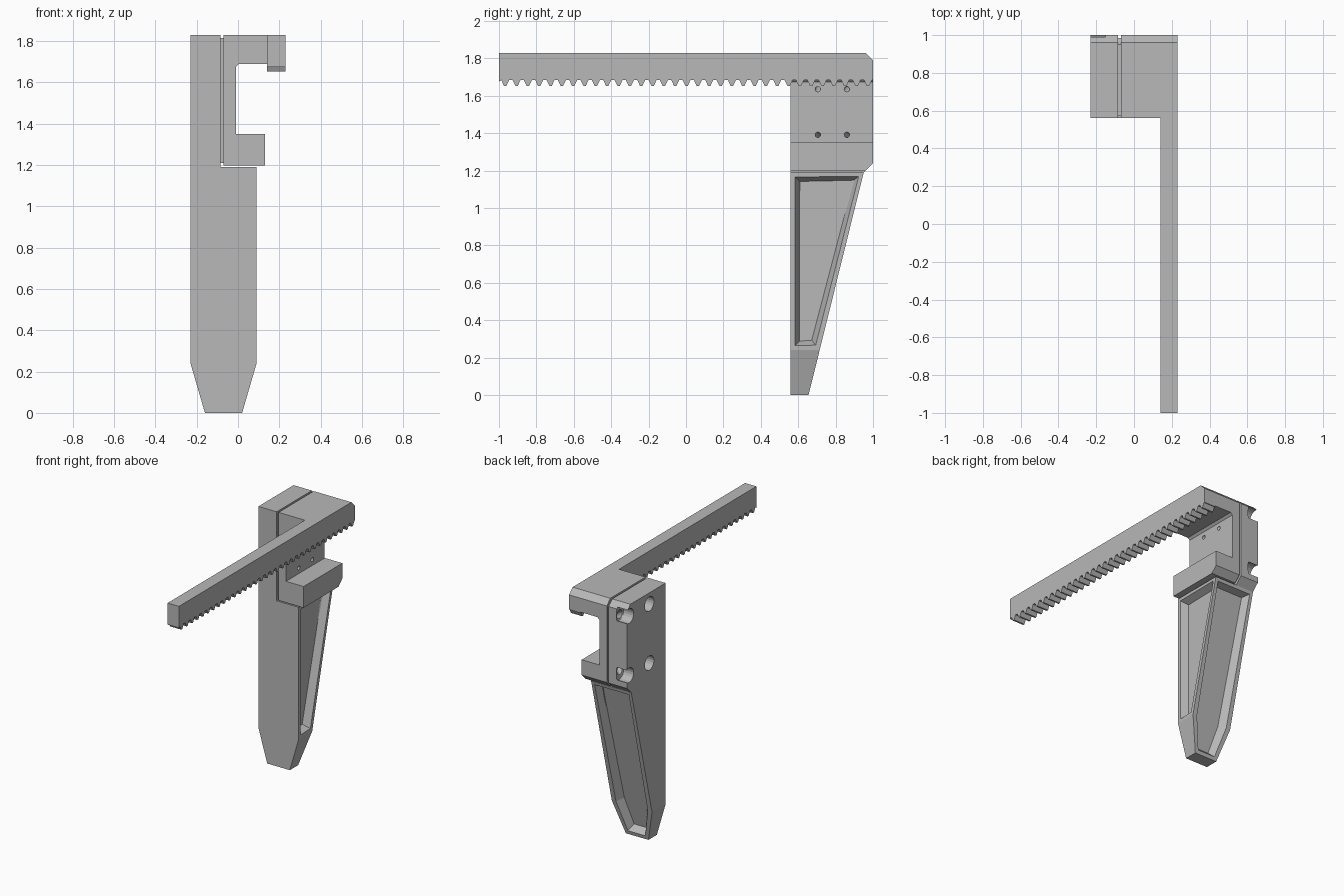
import bpy, bmesh, math
from mathutils import Vector

cube = bpy.data.objects.get("Cube")
if cube:
    bpy.data.objects.remove(cube, do_unlink=True)

grey = bpy.data.materials.new("plain grey")
grey.use_nodes = True
grey.diffuse_color = (0.48, 0.48, 0.48, 1)
bsdf = next(n for n in grey.node_tree.nodes if n.type == "BSDF_PRINCIPLED")
bsdf.inputs["Base Color"].default_value = grey.diffuse_color


def finish(name, bm):
    bmesh.ops.recalc_face_normals(bm, faces=bm.faces[:])
    mesh = bpy.data.meshes.new(name)
    bm.to_mesh(mesh)
    bm.free()
    mesh.materials.append(grey)
    obj = bpy.data.objects.new(name, mesh)
    bpy.context.collection.objects.link(obj)
    return obj


def loft(bm, rings):
    """Skin a list of equal point rings and cap both ends."""
    rows = [[bm.verts.new(p) for p in ring] for ring in rings]
    n = len(rows[0])
    for a, b in zip(rows, rows[1:]):
        for i in range(n):
            j = (i + 1) % n
            bm.faces.new((a[i], a[j], b[j], b[i]))
    bm.faces.new(rows[0][::-1])
    bm.faces.new(rows[-1])


def side_prism(name, outline, x0, x1):
    """Extrude a (y, z) outline along x."""
    bm = bmesh.new()
    loft(bm, [[(x, y, z) for y, z in outline] for x in (x0, x1)])
    return finish(name, bm)


FRONT, BACK, TOP, SPLIT = 0.56, 1.0, 1.83, 1.19

# Tapered blade with a sloping back and two recessed panels
bm = bmesh.new()
outline = [(-0.16, 0), (0.02, 0), (0.09, 0.24), (0.09, SPLIT),
           (-0.23, SPLIT), (-0.23, 0.24)]
loft(bm, [[(x, FRONT, z) for x, z in outline],
          [(x, 0.655 + 0.248 * z, z) for x, z in outline]])
bmesh.ops.recalc_face_normals(bm, faces=bm.faces[:])
bm.normal_update()
panels = [f for f in bm.faces if f.normal.x > 0.99 or f.normal.y > 0.9]
bmesh.ops.inset_individual(bm, faces=panels, thickness=0.034)
bmesh.ops.inset_individual(bm, faces=panels, thickness=0.034, depth=-0.05)
finish("blade", bm)

# Mounting block above the blade
block = side_prism("mounting_block", [
    (FRONT, SPLIT), (0.95, SPLIT), (BACK, 1.24), (BACK, 1.79),
    (0.96, TOP), (FRONT, TOP)], -0.23, -0.085)

# Recessed joint that leaves a thin groove
joint = side_prism("groove_joint", [
    (0.575, 1.21), (0.94, 1.21), (0.985, 1.25), (0.985, 1.78),
    (0.95, 1.815), (0.575, 1.815)], -0.095, -0.06)

# C-shaped bracket with an upper and a lower arm
bm = bmesh.new()
outline = [(-0.07, 1.197), (0.13, 1.197), (0.13, 1.35), (-0.01, 1.35),
           (-0.01, 1.675), (0.005, 1.69), (0.145, 1.69), (0.145, TOP),
           (-0.07, TOP)]
loft(bm, [[(x, y, z) for x, z in outline] for y in (FRONT, BACK)])
for point, normal in [((0, BACK, 1.79), (0, 1, 1)), ((0, BACK, 1.24), (0, 1, -1))]:
    cut = bmesh.ops.bisect_plane(
        bm, geom=bm.verts[:] + bm.edges[:] + bm.faces[:],
        plane_co=Vector(point), plane_no=Vector(normal), clear_outer=True)
    edges = [e for e in cut["geom_cut"] if isinstance(e, bmesh.types.BMEdge)]
    bmesh.ops.holes_fill(bm, edges=edges, sides=0)
bracket = finish("bracket", bm)

# Long toothed rack
teeth, root, tip = 33, 1.684, 1.652
pitch = 2 / teeth
outline = []
for i in range(teeth):
    y = -1 + i * pitch
    outline += [(y, root if i else 1.675), (y + 0.2 * pitch, root),
                (y + 0.45 * pitch, tip), (y + 0.65 * pitch, tip),
                (y + 0.9 * pitch, root)]
outline += [(BACK, root), (BACK, 1.79), (0.96, TOP), (-1, TOP)]
side_prism("rack", outline, 0.14, 0.23)

# Angled screw holes: wide on the outer side, narrow on the inner wall
bm = bmesh.new()
for big_y, small_y in [(0.745, 0.70), (0.975, 0.845)]:
    for big_z, small_z in [(1.75, 1.62), (1.325, 1.40)]:
        rings = []
        for x, r, t in [(-0.26, 0.052, 0), (-0.15, 0.052, 0),
                        (-0.145, 0.03, 0.1), (0.01, 0.012, 1)]:
            cy = big_y + (small_y - big_y) * t
            cz = big_z + (small_z - big_z) * t
            rings.append([(x, cy + r * math.cos(a), cz + r * math.sin(a))
                          for a in (math.tau * k / 20 for k in range(20))])
        loft(bm, rings)
cutter = finish("screw_hole_cutter", bm)
cutter.hide_render = True
cutter.hide_viewport = True
cutter.display_type = "WIRE"
for obj in (block, joint, bracket):
    mod = obj.modifiers.new("screw holes", "BOOLEAN")
    mod.operation = "DIFFERENCE"
    mod.solver = "EXACT"
    mod.object = cutter
